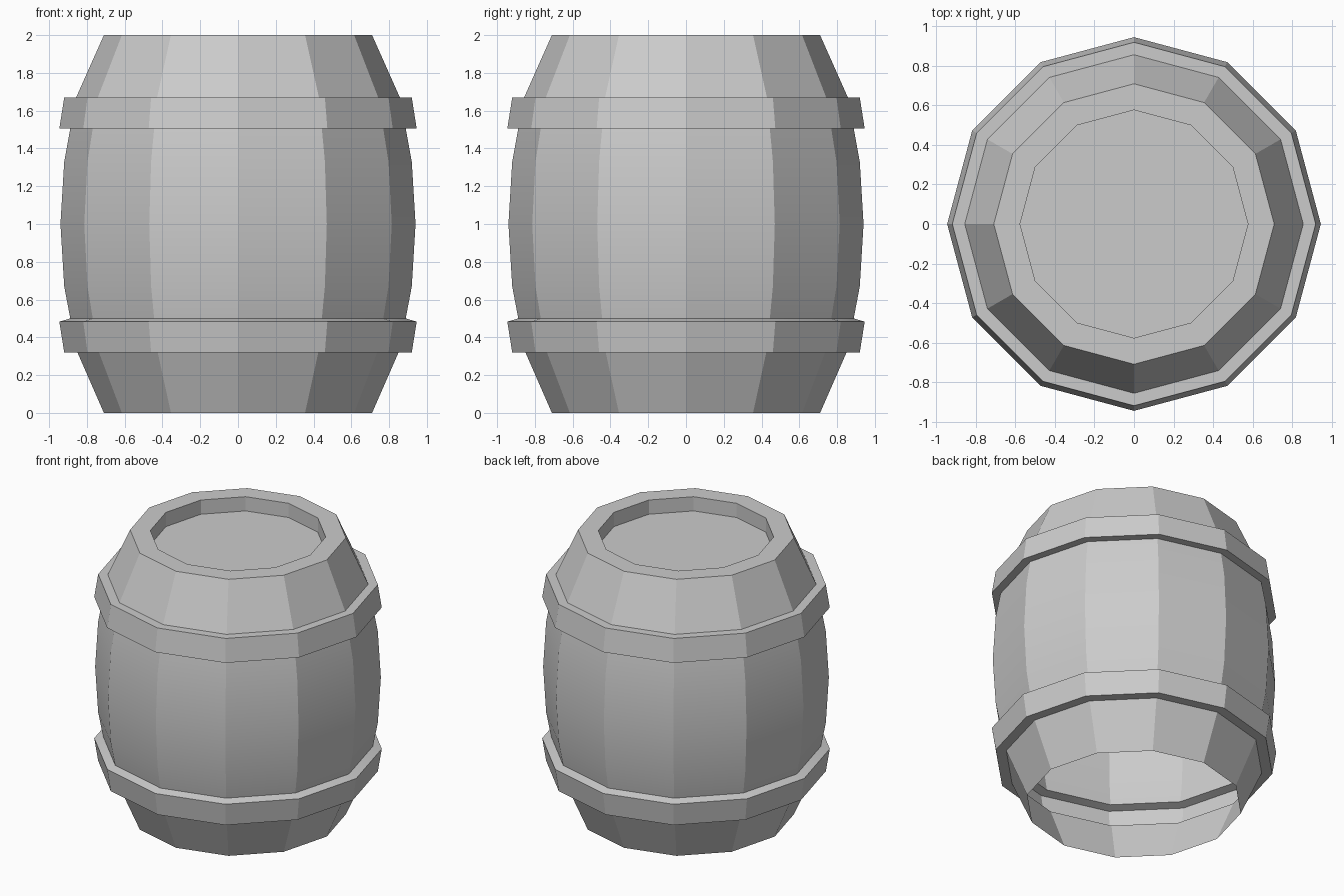
import bpy, bmesh
from math import cos, sin, pi, radians

if "Cube" in bpy.data.objects:
    bpy.data.objects.remove(bpy.data.objects["Cube"])

SIDES = 12


def lathe(name, profile, cap_last=False):
    """Sweep (radius, height) points around z into a faceted shell."""
    bm = bmesh.new()
    rings = [[bm.verts.new((r * cos(2 * pi * i / SIDES), r * sin(2 * pi * i / SIDES), z))
              for i in range(SIDES)] for r, z in profile]
    for a, b in zip(rings, rings[1:]):
        for i in range(SIDES):
            j = (i + 1) % SIDES
            bm.faces.new((a[i], a[j], b[j], b[i]))
    if cap_last:
        bm.faces.new(rings[-1])
    mesh = bpy.data.meshes.new(name)
    bm.to_mesh(mesh)
    bm.free()
    obj = bpy.data.objects.new(name, mesh)
    bpy.context.collection.objects.link(obj)
    bpy.ops.object.select_all(action='DESELECT')
    obj.select_set(True)
    bpy.context.view_layer.objects.active = obj
    bpy.ops.object.shade_smooth_by_angle(angle=radians(18))
    return obj


# Staves below, between and above the hoops; the underside is open
lathe("lower_staves", [(0.71, 0), (0.85, 0.32)])
lathe("middle_staves", [(0.888, 0.5), (0.92, 0.67), (0.94, 1.0), (0.92, 1.33), (0.888, 1.505)])

# Hoops are hollow bands bridging the stave sections
lathe("lower_hoop", [(0.85, 0.32), (0.92, 0.32), (0.946, 0.483), (0.888, 0.5)])
lathe("upper_hoop", [(0.888, 1.505), (0.946, 1.505), (0.92, 1.67), (0.857, 1.67)])

# Upper staves with flat rim and recessed lid
lathe("upper_staves_and_lid", [(0.857, 1.67), (0.71, 2.0), (0.577, 2.0), (0.577, 1.897)], cap_last=True)
